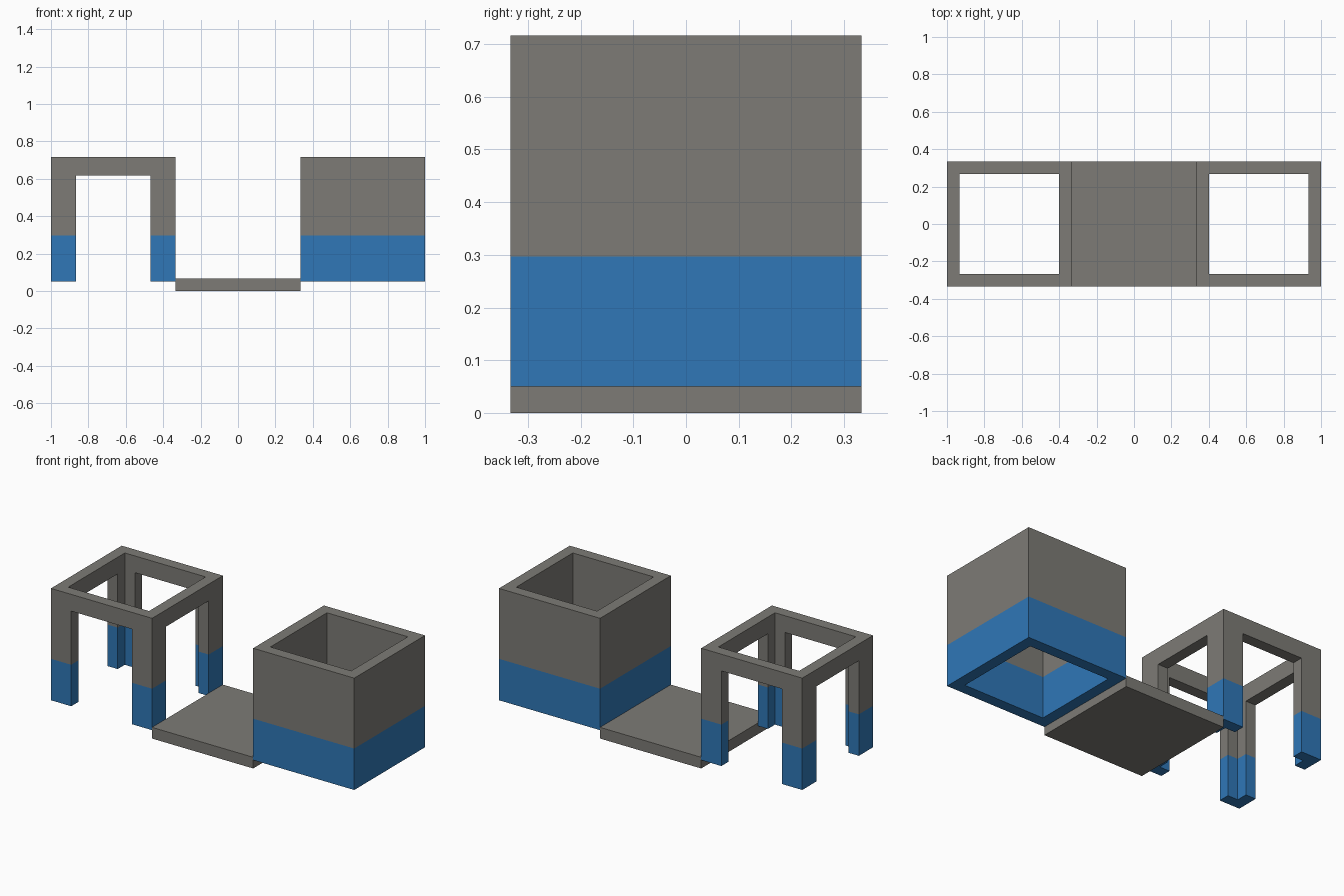
import bpy
import bmesh

if "Cube" in bpy.data.objects:
    bpy.data.objects.remove(bpy.data.objects["Cube"])

SIZE = 2 / 3       # outer width of every part
WALL = 0.0667      # wall thickness
BOTTOM, TOP = 0.05, 0.7167
PAINT_Z = 0.297    # top of the blue band


def make_material(name, color):
    mat = bpy.data.materials.new(name)
    mat.diffuse_color = (*color, 1)
    mat.use_nodes = True
    mat.node_tree.nodes["Principled BSDF"].inputs["Base Color"].default_value = mat.diffuse_color
    return mat


grey = make_material("warm grey", (0.205, 0.198, 0.180))
blue = make_material("blue", (0.029, 0.186, 0.475))


def box(name, x, y, z):
    """Box spanning the (min, max) ranges given for each axis."""
    bpy.ops.mesh.primitive_cube_add(size=1)
    obj = bpy.context.object
    obj.name = name
    for v in obj.data.vertices:
        v.co = [r[1] if c > 0 else r[0] for c, r in zip(v.co, (x, y, z))]
    obj.data.materials.append(grey)
    return obj


def span(centre, width):
    return (centre - width / 2, centre + width / 2)


def cut(obj, cutter):
    """Subtract a helper box, then discard it."""
    cutter.hide_render = True
    mod = obj.modifiers.new("cut", 'BOOLEAN')
    mod.operation = 'DIFFERENCE'
    mod.solver = 'EXACT'
    mod.object = cutter
    bpy.context.view_layer.objects.active = obj
    bpy.ops.object.modifier_apply(modifier=mod.name)
    bpy.data.objects.remove(cutter)


def paint_base(obj):
    """Split the walls at the paint line and colour everything below blue."""
    obj.data.materials.clear()
    obj.data.materials.append(grey)
    obj.data.materials.append(blue)
    bm = bmesh.new()
    bm.from_mesh(obj.data)
    bmesh.ops.bisect_plane(bm, geom=bm.verts[:] + bm.edges[:] + bm.faces[:],
                           plane_co=(0, 0, PAINT_Z), plane_no=(0, 0, 1))
    for f in bm.faces:
        f.material_index = int(f.calc_center_median().z < PAINT_Z)
    bm.to_mesh(obj.data)
    bm.free()


def tube(name, cx):
    """Square tube, open at top and bottom."""
    obj = box(name, span(cx, SIZE), span(0, SIZE), (BOTTOM, TOP))
    inner = SIZE - 2 * WALL
    cut(obj, box("shaft_cutter", span(cx, inner), span(0, inner), (-1, 2)))
    return obj


# Floor slab between the two tubes
box("floor_slab", span(0, SIZE), span(0, SIZE), (0, WALL))

# Closed box on the right
paint_base(tube("box_walls", SIZE))

# Open frame on the left: tube with an opening through each side
frame = tube("open_frame", -SIZE)
opening, lintel = 0.4, 0.617
cut(frame, box("front_back_cutter", span(-SIZE, opening), span(0, 1), (-1, lintel)))
cut(frame, box("side_cutter", span(-SIZE, 1), span(0, opening), (-1, lintel)))
paint_base(frame)
